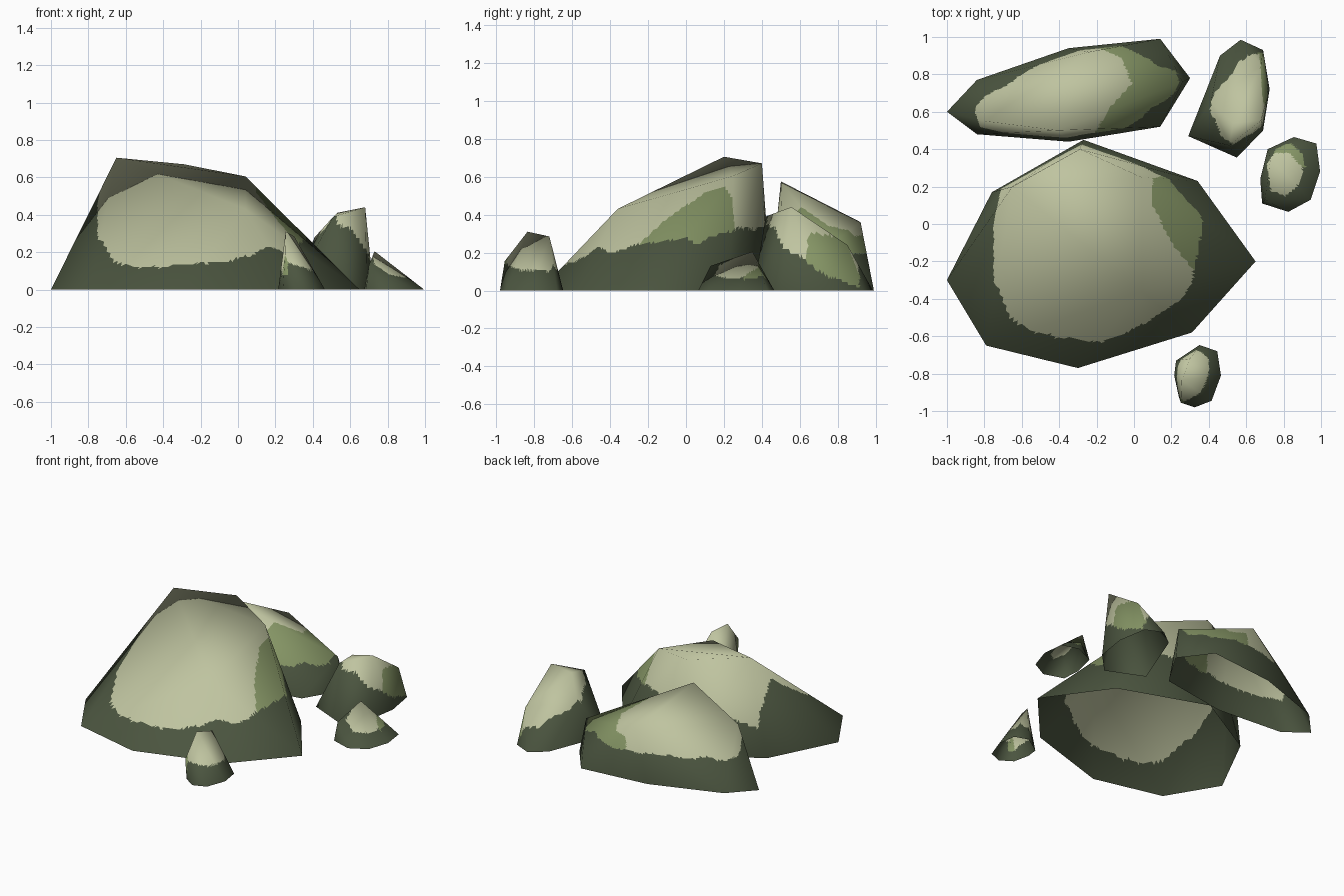
import bpy
import bmesh
from mathutils import Vector, noise

default_cube = bpy.data.objects.get("Cube")
if default_cube:
    bpy.data.objects.remove(default_cube, do_unlink=True)


def make_material(name, colour):
    material = bpy.data.materials.new(name)
    material.use_nodes = True
    rgba = (*colour, 1)
    material.diffuse_color = rgba
    shader = material.node_tree.nodes["Principled BSDF"]
    shader.inputs["Base Color"].default_value = rgba
    shader.inputs["Roughness"].default_value = 0.9
    return material


MATERIALS = [
    make_material("dark_green_stone", (.07, .09, .05)),
    make_material("pale_sage_lichen", (.52, .55, .35)),
    make_material("olive_moss", (.235, .30, .13)),
]
DARK, PALE, OLIVE = range(len(MATERIALS))


def inside(polygon, x, y):
    """Even-odd test of a point against a plan outline."""
    result = False
    previous = polygon[-1]
    for current in polygon:
        (ax, ay), (bx, by) = previous, current
        if (ay > y) != (by > y) and x < ax + (bx - ax) * (y - ay) / (by - ay):
            result = not result
        previous = current
    return result


def faceted_shell(bm, base, peaks):
    """Wrap a ground outline and raised corners in facets, open underneath."""
    for x, y in base:
        bm.verts.new((x, y, 0))
    for corner in peaks:
        bm.verts.new(corner)
    bmesh.ops.convex_hull(bm, input=bm.verts[:])
    loose = [v for v in bm.verts if not v.link_faces]
    bmesh.ops.delete(bm, geom=loose, context='VERTS')
    bmesh.ops.recalc_face_normals(bm, faces=bm.faces[:])
    underside = [f for f in bm.faces if max(v.co.z for v in f.verts) < .001]
    bmesh.ops.delete(bm, geom=underside, context='FACES')
    bm.normal_update()


def subdivide_keeping_normals(bm, levels):
    """Refine the flat facets and blend the coarse corner normals over them."""
    layer = bm.verts.layers.float_vector.new("corner_normal")
    for v in bm.verts:
        v[layer] = v.normal
    for _ in range(levels):
        bmesh.ops.subdivide_edges(bm, edges=bm.edges[:], cuts=1, use_grid_fill=True)
    bmesh.ops.triangulate(bm, faces=[f for f in bm.faces if len(f.verts) > 3])
    bm.verts.index_update()
    normals = [Vector(v[layer]).normalized() for v in bm.verts]
    bm.verts.layers.float_vector.remove(layer)
    return normals


def make_rock(name, base, peaks, pale, olive, lowest, levels):
    """Patches lie inside plan outlines, above a ragged lower limit."""
    bm = bmesh.new()
    faceted_shell(bm, base, peaks)
    normals = subdivide_keeping_normals(bm, levels)
    for face in bm.faces:
        face.smooth = True
        x, y, z = centre = face.calc_center_median()
        ragged = .025 * noise.noise(centre * 9) + .01 * noise.noise(centre * 30)
        face.material_index = DARK
        if z > lowest(x, y) + ragged:
            if inside(pale, x, y):
                face.material_index = PALE
            elif inside(olive, x, y):
                face.material_index = OLIVE
    mesh = bpy.data.meshes.new(name)
    bm.to_mesh(mesh)
    bm.free()
    for material in MATERIALS:
        mesh.materials.append(material)
    mesh.normals_split_custom_set_from_vertices(normals)
    rock = bpy.data.objects.new(name, mesh)
    bpy.context.scene.collection.objects.link(rock)
    return rock


# Large boulder with a long front slope and steep back
make_rock(
    "large_boulder",
    base=[(-.27, .45), (.34, .23), (.65, -.2), (.31, -.58),
          (-.3, -.77), (-.79, -.65), (-1, -.3), (-.76, .17)],
    peaks=[(-.65, .2, .705), (-.29, .4, .67), (.04, .25, .605), (.04, -.36, .43)],
    pale=[(-.7, .24), (-.3, .5), (.25, .3), (.1, .24), (.1, .1), (.2, -.1),
          (.32, -.25), (.3, -.37), (-.1, -.64), (-.52, -.6), (-.66, -.5),
          (-.75, -.3), (-.75, 0)],
    olive=[(.1, .26), (.1, .1), (.2, -.1), (.32, -.25), (.37, 0), (.3, .26)],
    lowest=lambda x, y: .12 + max(.15 * (x + .3), 0) + max(.5 * y, 0),
    levels=5,
)

# Long ridge behind the boulder
make_rock(
    "back_ridge_rock",
    base=[(-1, .6), (-.84, .77), (-.35, .94), (.14, .99),
          (.3, .78), (.14, .52), (-.35, .44), (-.84, .48)],
    peaks=[(-.41, .5, .575), (-.24, .92, .36), (.26, .76, .24), (-.8, .55, .4)],
    pale=[(-.84, .67), (-.74, .78), (-.45, .89), (-.21, .95), (-.07, .89),
          (-.01, .75), (-.13, .62), (-.26, .4), (-.8, .45), (-.85, .6)],
    olive=[(-.3, .4), (-.2, .96), (0, .95), (.22, .85), (.24, .75), (.14, .5)],
    lowest=lambda x, y: .2,
    levels=5,
)

# Upright stone on the left
make_rock(
    "left_upright_rock",
    base=[(.29, .47), (.46, .9), (.57, .985), (.69, .93),
          (.725, .72), (.69, .5), (.55, .355)],
    peaks=[(.51, .42, .39), (.53, .54, .41), (.68, .555, .44),
           (.68, .85, .24), (.41, .65, .28)],
    pale=[(.58, .9), (.67, .91), (.69, .65), (.74, .6), (.7, .4), (.57, .4),
          (.38, .53), (.43, .7), (.52, .8)],
    olive=[(.66, .92), (.68, .6), (.75, .6), (.75, .9)],
    lowest=lambda x, y: .56 - .5 * y - max(.9 * (x - .6), 0),
    levels=4,
)

# Low stone on the left
make_rock(
    "left_low_rock",
    base=[(.715, .4), (.855, .465), (.975, .43), (.995, .28),
          (.945, .13), (.825, .065), (.685, .11), (.675, .24)],
    peaks=[(.73, .35, .205), (.7, .13, .13)],
    pale=[(.71, .32), (.75, .38), (.83, .38), (.9, .3), (.9, .22),
          (.81, .15), (.73, .18)],
    olive=[(.74, .36), (.77, .43), (.84, .43), (.92, .36), (.92, .3)],
    lowest=lambda x, y: .055,
    levels=4,
)

# Small pointed stone in front
make_rock(
    "front_small_rock",
    base=[(.225, -.73), (.35, -.647), (.445, -.68), (.465, -.81),
          (.415, -.945), (.325, -.98), (.24, -.925), (.215, -.81)],
    peaks=[(.255, -.835, .31), (.3, -.72, .285), (.25, -.955, .155)],
    pale=[(.22, -.8), (.26, -.7), (.33, -.66), (.4, -.72), (.4, -.8),
          (.36, -.9), (.27, -.95), (.22, -.9)],
    olive=[(.22, -.9), (.27, -.95), (.26, -.97)],
    lowest=lambda x, y: .1,
    levels=4,
)
